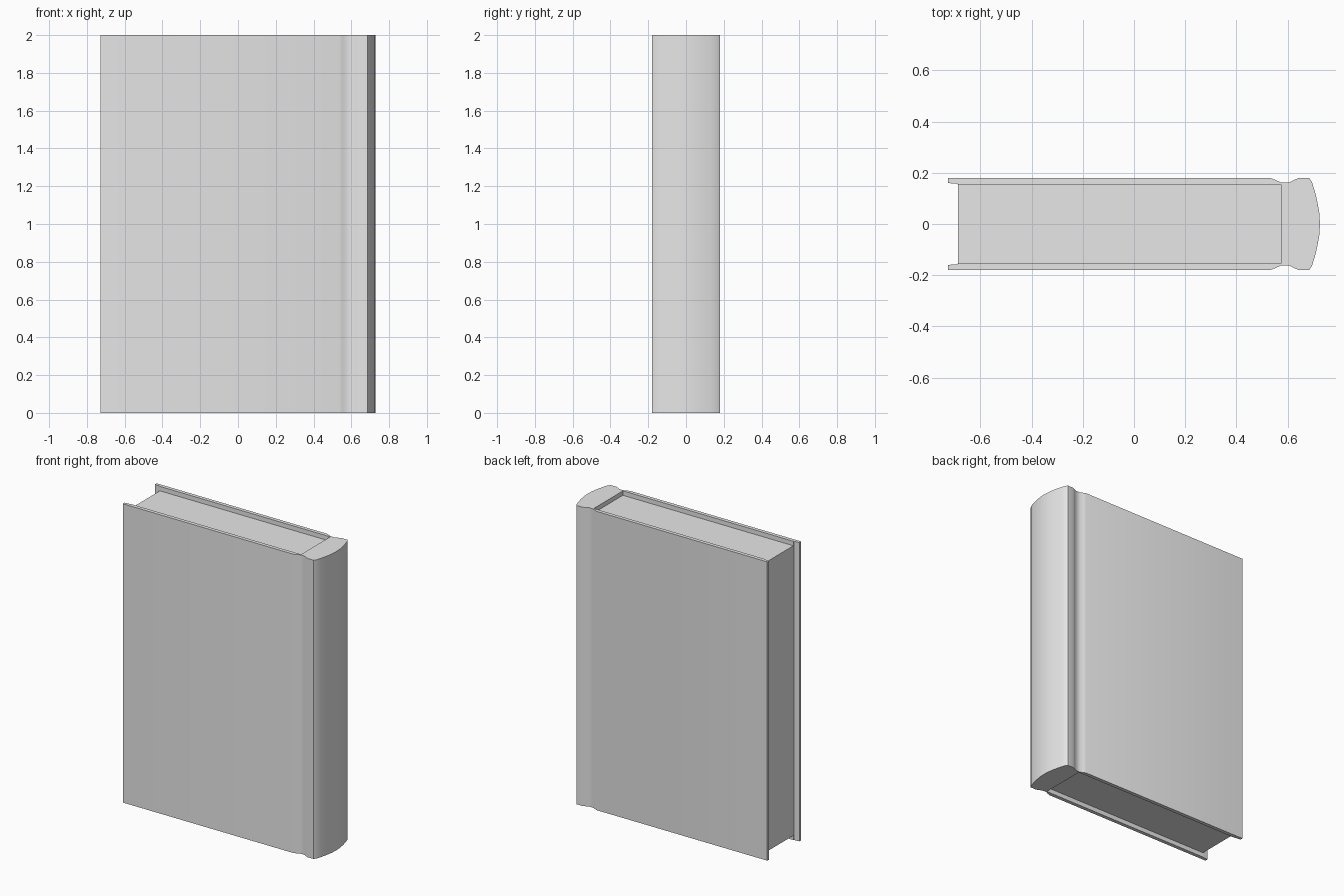
import bpy, bmesh

if "Cube" in bpy.data.objects:
    bpy.data.objects.remove(bpy.data.objects["Cube"])

# One grey for everything
grey = bpy.data.materials.new("light_grey")
grey.diffuse_color = (0.8, 0.8, 0.8, 1)
grey.use_nodes = True
grey.node_tree.nodes["Principled BSDF"].inputs["Base Color"].default_value = grey.diffuse_color


def make_object(name, bm):
    bmesh.ops.recalc_face_normals(bm, faces=bm.faces)
    mesh = bpy.data.meshes.new(name)
    bm.to_mesh(mesh)
    bm.free()
    mesh.materials.append(grey)
    obj = bpy.data.objects.new(name, mesh)
    bpy.context.collection.objects.link(obj)
    bpy.ops.object.select_all(action='DESELECT')
    obj.select_set(True)
    bpy.context.view_layer.objects.active = obj
    return obj


def extrude_outline(name, outline, z0, z1):
    """Extrude an xy outline straight up from z0 to z1."""
    bm = bmesh.new()
    face = bm.faces.new([bm.verts.new((x, y, z0)) for x, y in outline])
    top = bmesh.ops.extrude_face_region(bm, geom=[face])
    verts = [v for v in top["geom"] if isinstance(v, bmesh.types.BMVert)]
    bmesh.ops.translate(bm, verts=verts, vec=(0, 0, z1 - z0))
    return make_object(name, bm)


# Cover: board, hinge groove, shoulder and rounded spine, mirrored front to back
half = [
    (0.575, 0.154), (-0.69, 0.154), (-0.69, 0.157), (-0.727, 0.16),  # inner side
    (-0.727, 0.179), (0.535, 0.179),                                 # outer board
    (0.553, 0.172), (0.575, 0.162), (0.605, 0.162),                  # hinge groove
    (0.625, 0.172), (0.642, 0.179), (0.685, 0.179),                  # shoulder
    (0.695, 0.165), (0.706, 0.13), (0.716, 0.09), (0.724, 0.045),    # spine curve
]
outline = half + [(0.727, 0.0)] + [(x, -y) for x, y in reversed(half)]
extrude_outline("cover", outline, 0.0, 2.0)
bpy.ops.object.shade_smooth_by_angle(angle=0.6)

# Page block, set back from the cover edges
extrude_outline("pages", [(-0.687, -0.155), (0.58, -0.155),
                          (0.58, 0.155), (-0.687, 0.155)], 0.03, 1.97)
